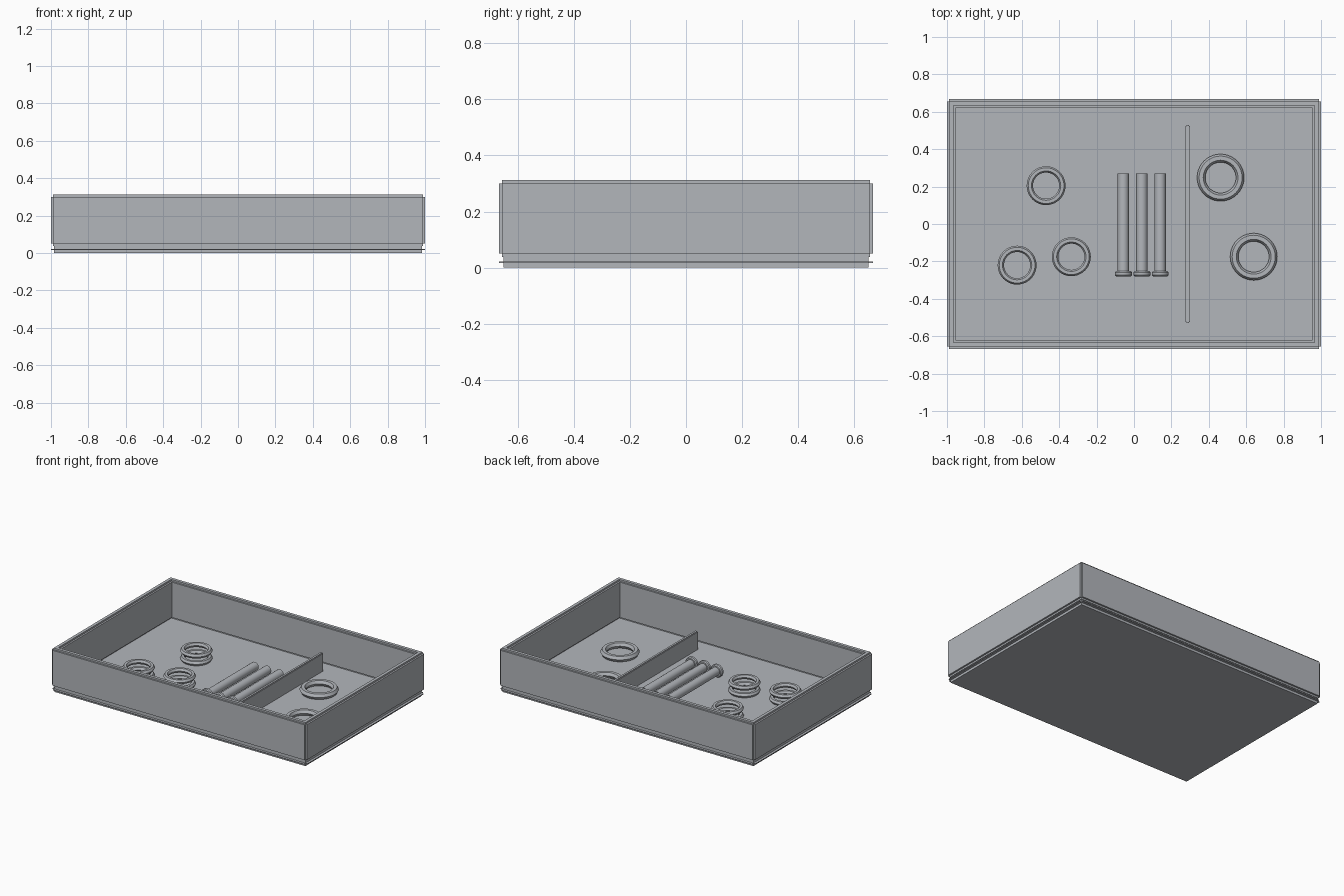
import bpy, bmesh, math
from mathutils import Matrix

if "Cube" in bpy.data.objects:
    bpy.data.objects.remove(bpy.data.objects["Cube"])

steel = bpy.data.materials.new("steel_grey")
steel.diffuse_color = (0.45, 0.47, 0.50, 1)
steel.use_nodes = True
steel.node_tree.nodes["Principled BSDF"].inputs["Base Color"].default_value = steel.diffuse_color


def finish(bm, name, smooth=False):
    me = bpy.data.meshes.new(name)
    bmesh.ops.recalc_face_normals(bm, faces=bm.faces)
    bm.to_mesh(me)
    bm.free()
    me.materials.append(steel)
    ob = bpy.data.objects.new(name, me)
    bpy.context.collection.objects.link(ob)
    if smooth:
        bpy.ops.object.select_all(action='DESELECT')
        ob.select_set(True)
        bpy.context.view_layer.objects.active = ob
        bpy.ops.object.shade_smooth_by_angle(angle=math.radians(40))
    return ob


def add_box(bm, center, size):
    bmesh.ops.create_cube(bm, size=1, matrix=Matrix.Translation(center) @ Matrix.Diagonal((*size, 1)))


def stepped_box(name, center, size, step):
    """Box with a square rebate along every edge: three crossed boxes."""
    bm = bmesh.new()
    for axis in range(3):
        add_box(bm, center, [s if i == axis else s - 2 * step for i, s in enumerate(size)])
    return finish(bm, name)


def lathe(name, profile, matrix, steps=40, closed=False):
    """Spin an (r, z) profile round z; closed joins its last point to its first."""
    bm = bmesh.new()
    rings = []
    for i in range(steps):
        a = 2 * math.pi * i / steps
        rings.append([bm.verts.new((r * math.cos(a), r * math.sin(a), z)) for r, z in profile])
    n = len(profile)
    for i in range(steps):
        p, q = rings[i], rings[(i + 1) % steps]
        for j in range(n if closed else n - 1):
            k = (j + 1) % n
            bm.faces.new((p[j], q[j], q[k], p[k]))
    if not closed:
        bm.faces.new([r[0] for r in rings])
        bm.faces.new([r[-1] for r in rings])
    bm.transform(matrix)
    return finish(bm, name, True)


def torus(name, center, major, minor):
    """Ring with a six-sided section."""
    section = [(major + minor * math.cos(t * math.pi / 3), minor * math.sin(t * math.pi / 3))
               for t in range(6)]
    return lathe(name, section, Matrix.Translation(center), closed=True)


HX, HY, FLOOR, TOP, STEP, WALL = 1.0, 0.667, 0.038, 0.312, 0.012, 0.046

# Tray floor with a thin lip round its middle
stepped_box("tray_floor", (0, 0, FLOOR / 2), (2 * HX, 2 * HY, FLOOR), 0.0165)

# Tray wall core: rectangular ring with a stepped inner profile
bm = bmesh.new()
profile = [(STEP, FLOOR), (STEP, TOP), (WALL - STEP, TOP), (WALL - STEP, TOP - STEP),
           (WALL, TOP - STEP), (WALL, FLOOR + STEP), (WALL - STEP, FLOOR + STEP), (WALL - STEP, FLOOR)]
loops = [[bm.verts.new((sx * (HX - d), sy * (HY - d), z))
          for sx, sy in ((-1, -1), (1, -1), (1, 1), (-1, 1))] for d, z in profile]
for i, a in enumerate(loops):
    b = loops[(i + 1) % len(loops)]
    for j in range(4):
        k = (j + 1) % 4
        bm.faces.new((a[j], a[k], b[k], b[j]))
finish(bm, "tray_wall")

# Raised outer panel on each side of the wall
mid, height = (FLOOR + TOP) / 2, TOP - FLOOR - 2 * STEP
for s, xname, yname in ((-1, "left", "front"), (1, "right", "back")):
    for name, c, size in ((xname, (s * (HX - 0.01), 0, mid), (0.02, 2 * (HY - STEP), height)),
                          (yname, (0, s * (HY - 0.01), mid), (2 * (HX - STEP), 0.02, height))):
        bm = bmesh.new()
        add_box(bm, c, size)
        finish(bm, name + "_panel")

# Divider
stepped_box("divider", (0.287, 0, 0.103), (0.024, 1.06, 0.134), 0.005)

# Stacked ring pairs on the left
for i, (x, y) in enumerate(((-0.47, 0.205), (-0.625, -0.22), (-0.335, -0.175))):
    for level, z in (("lower", 0.054), ("upper", 0.106)):
        torus(f"small_ring_{i + 1}_{level}", (x, y, z), 0.087, 0.017)

# Large rings on the right
for i, (x, y) in enumerate(((0.463, 0.248), (0.64, -0.175))):
    torus(f"large_ring_{i + 1}", (x, y, 0.062), 0.104, 0.022)

# Headed rods lying along y, head toward the front
rod = [(0.039, 0), (0.045, 0.006), (0.045, 0.022), (0.039, 0.028), (0.03, 0.028), (0.03, 0.55)]
for i, x in enumerate((-0.057, 0.042, 0.14)):
    lathe(f"headed_rod_{i + 1}", rod,
          Matrix.Translation((x, -0.28, 0.079)) @ Matrix.Rotation(-math.pi / 2, 4, 'X'), 24)
